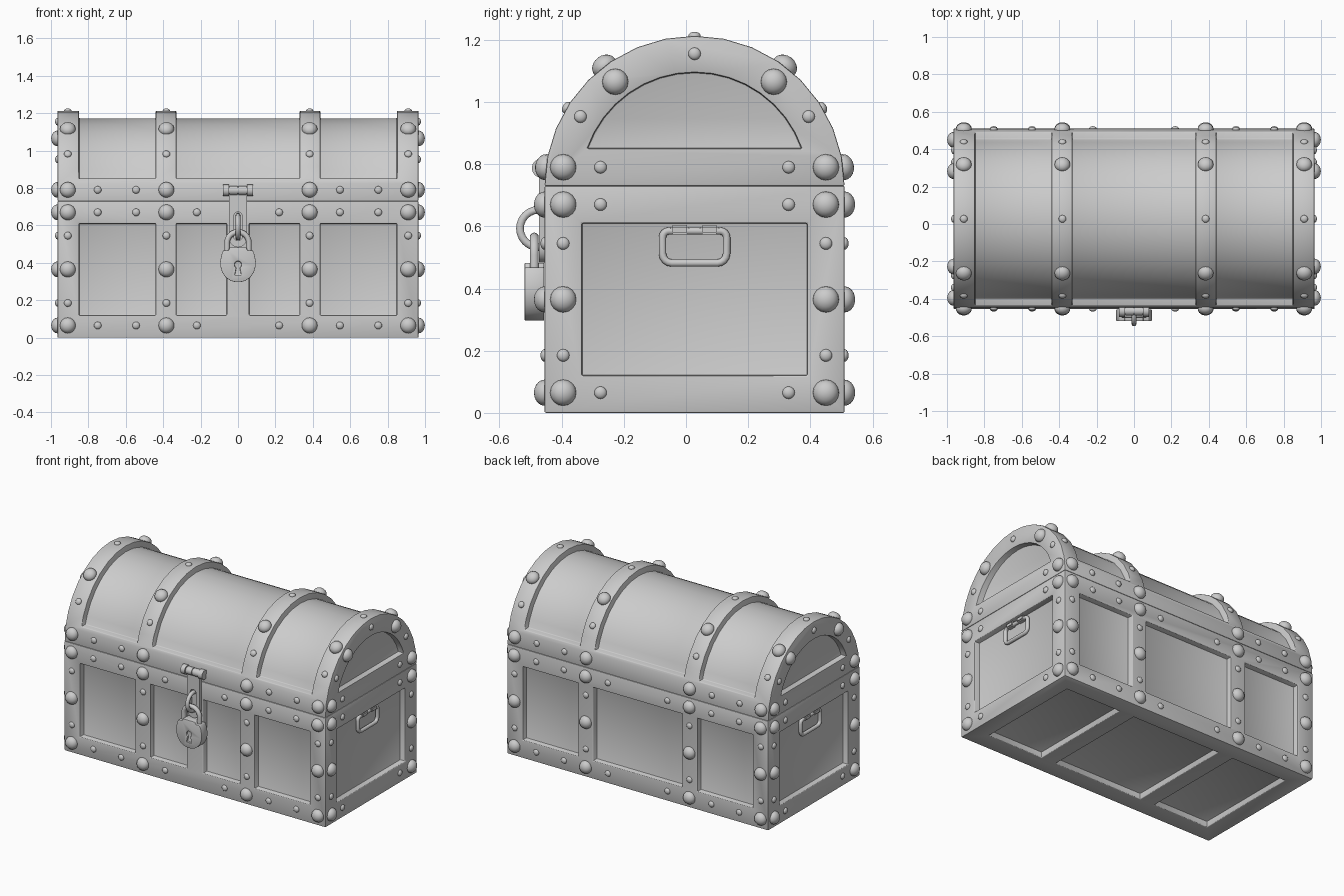
import bpy, bmesh, math
from mathutils import Matrix, Vector

if "Cube" in bpy.data.objects:
    bpy.data.objects.remove(bpy.data.objects["Cube"])

CY, HX, HY, SEAM, R, DEP = 0.0275, 0.965, 0.4825, 0.73, 0.4825, 0.04
SEG = 16


def finish(bm, name):
    bmesh.ops.recalc_face_normals(bm, faces=bm.faces)
    me = bpy.data.meshes.new(name)
    bm.to_mesh(me)
    bm.free()
    ob = bpy.data.objects.new(name, me)
    bpy.context.collection.objects.link(ob)
    return ob


def smooth(ob, deg=35):
    bpy.ops.object.select_all(action='DESELECT')
    ob.select_set(True)
    bpy.context.view_layer.objects.active = ob
    bpy.ops.object.shade_smooth_by_angle(angle=math.radians(deg))


def add_box(bm, x0, x1, y0, y1, z0, z1):
    m = Matrix.Translation(((x0 + x1) / 2, (y0 + y1) / 2, (z0 + z1) / 2))
    bmesh.ops.create_cube(bm, size=1, matrix=m @ Matrix.Diagonal((x1 - x0, y1 - y0, z1 - z0, 1)))


def add_prism(bm, pts, axis, a, b):
    """Extrude a 2D outline: axis 'x' takes (y, z), axis 'y' takes (x, z)."""
    put = (lambda p: (a, p[0], p[1])) if axis == 'x' else (lambda p: (p[0], a, p[1]))
    f = bm.faces.new([bm.verts.new(put(p)) for p in pts])
    ext = bmesh.ops.extrude_face_region(bm, geom=[f])['geom']
    d = Vector((b - a, 0, 0)) if axis == 'x' else Vector((0, b - a, 0))
    bmesh.ops.translate(bm, vec=d, verts=[v for v in ext if isinstance(v, bmesh.types.BMVert)])


def carve(ob, cut_bm, bevel):
    """Subtract the cutter, soften the edges, and bake the result."""
    cutter = finish(cut_bm, ob.name + "_cutter")
    cutter.hide_render = True
    m = ob.modifiers.new("cut", 'BOOLEAN')
    m.operation, m.solver, m.object = 'DIFFERENCE', 'EXACT', cutter
    if bevel:
        b = ob.modifiers.new("bevel", 'BEVEL')
        b.width, b.segments, b.limit_method, b.angle_limit = bevel, 2, 'ANGLE', math.radians(40)
    bpy.context.view_layer.objects.active = ob
    for mod in list(ob.modifiers):
        bpy.ops.object.modifier_apply(modifier=mod.name)
    bpy.data.objects.remove(cutter)
    smooth(ob)


def tube(name, pts, r, cyclic=False):
    cu = bpy.data.curves.new(name, 'CURVE')
    cu.dimensions, cu.bevel_depth, cu.bevel_resolution, cu.use_fill_caps = '3D', r, 3, True
    sp = cu.splines.new('POLY')
    sp.points.add(len(pts) - 1)
    for p, q in zip(sp.points, pts):
        p.co = (*q, 1)
    sp.use_cyclic_u = cyclic
    ob = bpy.data.objects.new(name, cu)
    bpy.context.collection.objects.link(ob)
    bpy.ops.object.select_all(action='DESELECT')
    ob.select_set(True)
    bpy.context.view_layer.objects.active = ob
    bpy.ops.object.convert(target='MESH')
    smooth(bpy.context.object, 50)


def arc(r, a0, a1, n, cx=0.0, cz=0.0):
    return [(cx + r * math.cos(math.radians(a0 + (a1 - a0) * i / n)),
             cz + r * math.sin(math.radians(a0 + (a1 - a0) * i / n))) for i in range(n + 1)]


# Chest body with sunken panels on every face
THREE = [(-0.85, -0.44), (-0.33, 0.33), (0.44, 0.85)]
FOUR = [(-0.85, -0.44), (-0.33, -0.06), (0.06, 0.33), (0.44, 0.85)]
Y0, Y1 = CY - HY, CY + HY
bm = bmesh.new()
add_box(bm, -HX, HX, Y0, Y1, 0, SEAM)
body = finish(bm, "chest_body")
cut = bmesh.new()
for x0, x1 in FOUR:
    add_box(cut, x0, x1, Y0 - 0.1, Y0 + DEP, 0.12, 0.61)
for x0, x1 in THREE:
    add_box(cut, x0, x1, Y1 - DEP, Y1 + 0.1, 0.12, 0.61)
    add_box(cut, x0, x1, Y0 + 0.12, Y1 - 0.12, -0.1, DEP)
for s in (-1, 1):
    xs = sorted((s * (HX - DEP), s * (HX + 0.1)))
    add_box(cut, *xs, Y0 + 0.12, Y1 - 0.12, 0.12, 0.61)
carve(body, cut, 0.005)

# Barrel lid with sunken curved panels and half-moon ends
bm = bmesh.new()
add_prism(bm, arc(R, 0, 180, SEG, CY, SEAM), 'x', -HX, HX)
lid = finish(bm, "barrel_lid")
cut = bmesh.new()
ri = R - DEP
a = math.degrees(math.asin(0.12 / ri))
step = 180 / SEG
mids = [step * i for i in range(1, SEG) if a + 1 < step * i < 179 - a]
inner = [(CY + ri * math.cos(math.radians(t)), SEAM + ri * math.sin(math.radians(t)))
         for t in [a] + mids + [180 - a]]
outline = inner + [(CY - 0.7, 0.85), (CY - 0.7, 1.5), (CY + 0.7, 1.5), (CY + 0.7, 0.85)]
for x0, x1 in THREE:
    add_prism(cut, outline, 'x', x0, x1)
am = math.degrees(math.asin(0.12 / 0.365))
moon = arc(0.365, am, 180 - am, SEG, CY, SEAM)
for s in (-1, 1):
    add_prism(cut, moon, 'x', s * (HX - DEP), s * (HX + 0.1))
carve(lid, cut, 0.005)

# Rivets: domes set along the frame
bm = bmesh.new()


def stud(p, n, big):
    r, h = (0.042, 0.034) if big else (0.02, 0.013)
    rot = Vector((0, 0, 1)).rotation_difference(Vector(n)).to_matrix().to_4x4()
    bmesh.ops.create_uvsphere(bm, u_segments=16, v_segments=10, radius=1,
                              matrix=Matrix.Translation(p) @ rot @ Matrix.Diagonal((r, r, h, 1)))


COLUMN = [(0.065, 1), (0.185, 0), (0.365, 1), (0.545, 0), (0.67, 1)]
for sx in (-1, 1):
    for sy in (-1, 1):
        yf, n = CY + sy * HY, (0, sy, 0)
        for x in (0.91, 0.383):
            for z, big in COLUMN:
                stud((sx * x, yf, z), n, big)
            for deg, big in ((7.2, 1), (31.5, 0), (53, 1)):
                c, s = math.cos(math.radians(deg)), math.sin(math.radians(deg))
                stud((sx * x, CY + sy * R * c, SEAM + R * s), (0, sy * c, s), big)
        for x in (0.75, 0.545, 0.22):
            for z in (0.065, 0.67):
                stud((sx * x, yf, z), n, 0)
            if x > 0.3:
                stud((sx * x, CY + sy * 0.478, 0.79), n, 0)
        # End faces
        e = (sx, 0, 0)
        for z, big in COLUMN + [(0.79, 1)]:
            stud((sx * HX, CY + sy * 0.4225, z), e, big)
            if z in (0.065, 0.67, 0.79):
                stud((sx * HX, CY + sy * 0.3025, z), e, 0)
        stud((sx * HX, CY + sy * 0.255, 1.065), e, 1)
        stud((sx * HX, CY + sy * 0.367, 0.953), e, 0)
    stud((sx * HX, CY, 1.155), (sx, 0, 0), 0)
    for x in (0.91, 0.383):
        stud((sx * x, CY, SEAM + R), (0, 0, 1), 0)
smooth(finish(bm, "rivets"), 60)

# Carrying handles: rounded loop held by two clips on each end
for s, side in ((-1, "left"), (1, "right")):
    hx = s * (HX - DEP + 0.014)
    loop = []
    for cx, cz, a0 in ((0.073, 0.565, 0), (-0.073, 0.565, 90), (-0.073, 0.512, 180), (0.073, 0.512, 270)):
        k = 0.03 if a0 > 90 else 0.02
        ox = math.copysign(0.103 - k, cx)
        loop += arc(k, a0, a0 + 90, 4, ox, cz)
    tube(side + "_handle", [(hx, CY + y, z) for y, z in loop], 0.0125, True)
    bm = bmesh.new()
    for y in (-0.048, 0.048):
        xs = sorted((s * (HX - DEP - 0.005), s * (HX - DEP + 0.032)))
        add_box(bm, *xs, CY + y - 0.03, CY + y + 0.03, 0.573, 0.605)
    bmesh.ops.bevel(bm, geom=bm.edges[:], offset=0.007, segments=2, affect='EDGES')
    smooth(finish(bm, side + "_handle_clips"))

# Hasp: hinge barrel, strap with rounded end
bm = bmesh.new()
for x, w, r in ((-0.064, 0.032, 0.031), (-0.024, 0.042, 0.025), (0.0, 0.15, 0.019),
                (0.024, 0.042, 0.025), (0.064, 0.032, 0.031)):
    bmesh.ops.create_cone(bm, cap_ends=True, segments=16, radius1=r, radius2=r, depth=w,
                          matrix=Matrix.Translation((x, -0.465, 0.787)) @ Matrix.Rotation(math.pi / 2, 4, 'Y'))
smooth(finish(bm, "hasp_hinge"))
bm = bmesh.new()
add_prism(bm, [(0.047, 0.79)] + [(-0.047, 0.79)] + arc(0.047, 180, 360, 12, 0, 0.53), 'y', -0.473, -0.45)
strap = finish(bm, "hasp_strap")
cut = bmesh.new()
add_prism(cut, arc(0.022, 0, 180, 8, 0, 0.65) + arc(0.022, 180, 360, 8, 0, 0.54), 'y', -0.6, -0.456)
carve(strap, cut, 0)

# Staple ring through the strap
tube("staple_ring", [(0, y, z) for y, z in arc(0.06, 0, 345, 23, -0.474, 0.593)], 0.013, True)

# Padlock: shackle and plate with keyhole
arch = [(0.058, 0.44)] + arc(0.058, 0, 180, 12, 0, 0.507) + [(-0.058, 0.44)]
tube("padlock_shackle", [(x, -0.488, z) for x, z in arch], 0.015)
half = [(0.045, 0.482), (0.05, 0.467), (0.078, 0.467), (0.088, 0.445), (0.095, 0.41), (0.094, 0.38),
        (0.084, 0.348), (0.066, 0.322), (0.04, 0.304), (0.014, 0.297)]
bm = bmesh.new()
add_prism(bm, half + [(-x, z) for x, z in reversed(half)], 'y', -0.519, -0.456)
lock = finish(bm, "padlock_body")
cut = bmesh.new()
add_prism(cut, arc(0.019, -60, 240, 12, 0, 0.39) + [(-0.017, 0.335), (0.017, 0.335)], 'y', -0.6, -0.507)
carve(lock, cut, 0.003)
